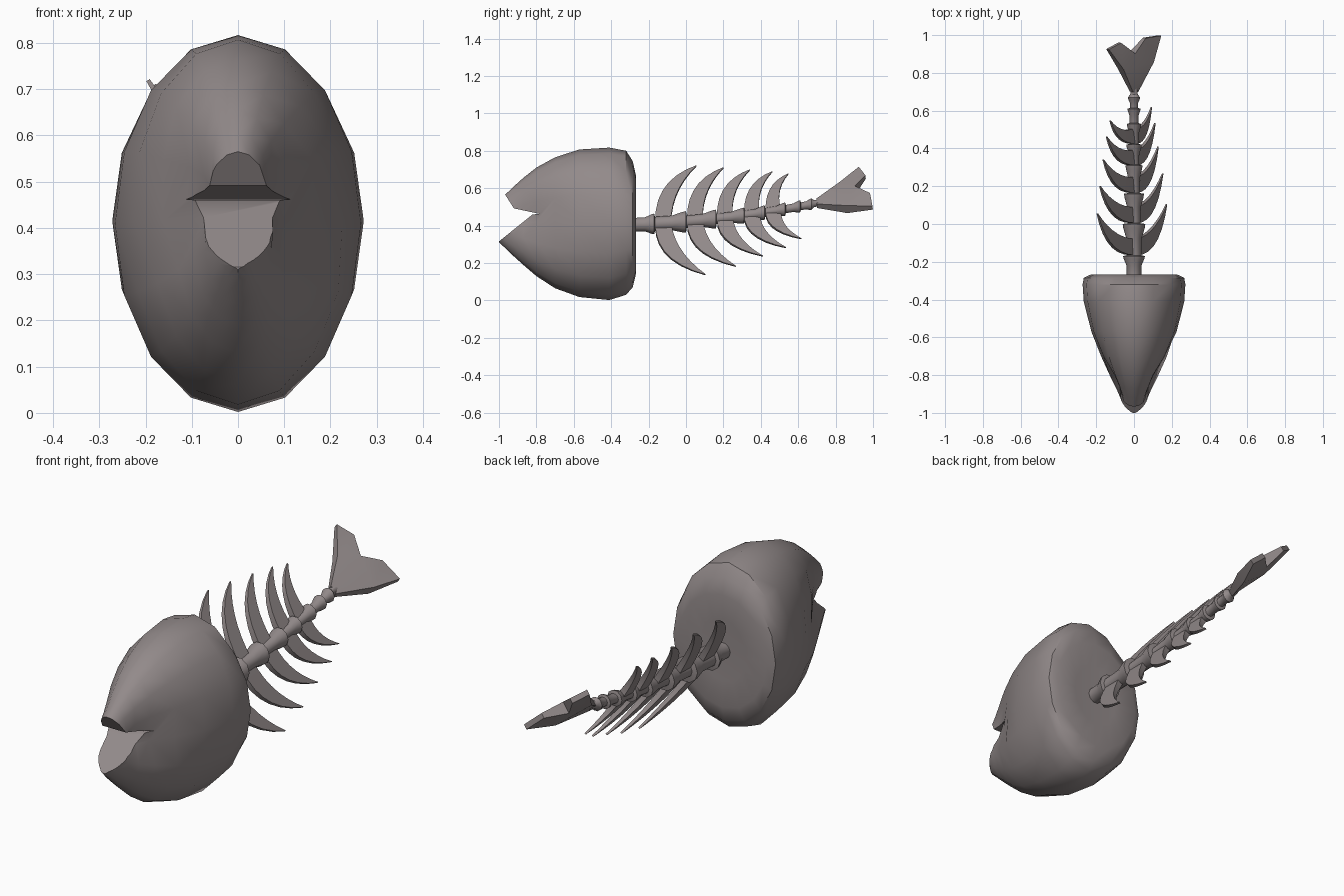
import bpy, bmesh, math
from mathutils import Vector

if "Cube" in bpy.data.objects:
    bpy.data.objects.remove(bpy.data.objects["Cube"])

bone = bpy.data.materials.new("grey_bone")
bone.diffuse_color = (0.29, 0.255, 0.255, 1)
bone.use_nodes = True
bone.node_tree.nodes["Principled BSDF"].inputs["Base Color"].default_value = bone.diffuse_color


def make(name, verts, faces):
    me = bpy.data.meshes.new(name)
    me.from_pydata([tuple(v) for v in verts], [], faces)
    bm = bmesh.new()
    bm.from_mesh(me)
    bmesh.ops.recalc_face_normals(bm, faces=bm.faces)
    bm.to_mesh(me)
    bm.free()
    me.materials.append(bone)
    ob = bpy.data.objects.new(name, me)
    bpy.context.collection.objects.link(ob)
    return ob


def loft(name, rings):
    """Skin equal-sized rings of points and cap both ends."""
    n = len(rings[0])
    verts = [v for r in rings for v in r]
    faces = [tuple(range(n)), tuple(range((len(rings) - 1) * n, len(rings) * n))]
    for i in range(len(rings) - 1):
        for j in range(n):
            k = (j + 1) % n
            faces.append((i * n + j, i * n + k, (i + 1) * n + k, (i + 1) * n + j))
    return make(name, verts, faces)


def select(ob):
    bpy.ops.object.select_all(action='DESELECT')
    ob.select_set(True)
    bpy.context.view_layer.objects.active = ob


def smooth(ob, angle=38):
    select(ob)
    bpy.ops.object.shade_smooth_by_angle(angle=math.radians(angle))


def spine_z(y):
    return 0.42 + 0.08 * y + 0.09 * y * y


# head: oval sections (y, bottom, top, half width, pinch beside the mouth)
sections = [
    (-1.0, .31, .53, .03, 1), (-.97, .283, .562, .058, 1),
    (-.92, .235, .61, .085, .75), (-.87, .19, .655, .11, .62),
    (-.80, .13, .71, .145, .62), (-.70, .065, .765, .19, .82),
    (-.57, .018, .807, .235, .95), (-.41, .002, .817, .266, 1),
    (-.32, .03, .80, .272, 1), (-.285, .07, .745, .266, 1),
    (-.268, .14, .67, .23, 1), (-.274, .26, .55, .12, 1)]
rings = []
for y, lo, hi, w, p in sections:
    ring = []
    for k in range(16):
        a = math.tau * k / 16
        z = (lo + hi) / 2 + (hi - lo) / 2 * math.cos(a)
        pinch = 1 - (1 - p) * math.exp(-((z - .46) / .1) ** 2)
        ring.append((w * math.sin(a) * pinch, y, z))
    rings.append(ring)
head = loft("head", rings)

# mouth: wedge cut from the front of the head
wedge = [(-1.1, .235), (-.82, .46), (-.78, .462), (-.92, .492), (-.97, .57), (-1.1, .78)]
cutter = loft("mouth_cutter", [[(x, y, z) for y, z in wedge] for x in (-.4, .4)])
cutter.hide_render = True
mod = head.modifiers.new("mouth", 'BOOLEAN')
mod.operation = 'DIFFERENCE'
mod.solver = 'EXACT'
mod.object = cutter
select(head)
bpy.ops.object.modifier_apply(modifier=mod.name)
bpy.data.objects.remove(cutter)
smooth(head)

# spine: flared vertebrae (end y, flare radius)
profile = []
start = -.28
for y, r in [(-.17, .058), (0, .06), (.16, .053), (.31, .045), (.42, .041),
             (.53, .038), (.61, .035), (.67, .033)]:
    d = y - start
    profile += [(start + .004, r * .66), (start + d * .55, r * .68),
                (y - d * .12, r * .95), (y, r)]
    start = y
profile += [(.685, .02), (.72, .018)]
spine = loft("spine", [[(r * math.cos(math.tau * k / 10), y,
                         spine_z(y) + r * math.sin(math.tau * k / 10)) for k in range(10)]
                       for y, r in profile])
smooth(spine)


# ribs: tapered crescents lying in one tilted plane
def bez(a, b, c, t):
    return [(1 - t) ** 2 * a[i] + 2 * t * (1 - t) * b[i] + t * t * c[i] for i in (0, 1)]


normal = Vector((.85, 0, .53))


def rib(name, base, tip_y, tip_z):
    z0 = spine_z(base + .03)
    span, height = tip_y - base, tip_z - z0
    slices = []
    for i in range(8):
        t = min(i / 7, .985)
        outer = bez((0, 0), (-.02, .74), (1, 1), t)
        inner = bez((.085 / span, 0), (.38, .58), (1, 1), t)
        pts = []
        for f, g in (outer, inner):
            h = g * height
            pts.append(Vector((-.63 * h, base + f * span, z0 + h)))
        n = normal * (.016 * (1 - .75 * t))
        slices.append([pts[0] - n, pts[0] + n, pts[1] + n, pts[1] - n])
    smooth(loft(name, slices))


for i, (base, uy, uz, ly, lz) in enumerate([
        (-.165, .06, .722, .11, .135), (.005, .205, .712, .272, .18),
        (.165, .345, .70, .415, .235), (.31, .465, .69, .54, .28),
        (.425, .55, .678, .622, .328)]):
    rib(f"upper_rib_{i + 1}", base, uy, uz)
    rib(f"lower_rib_{i + 1}", base, ly, lz)

# tail fin: forked outline given thickness (x, y, z, half thickness)
outline = [(-.014, .70, .535, .014), (-.07, .82, .61, .026), (-.14, .925, .705, .012),
           (-.075, .96, .66, .012), (-.01, .905, .59, .028), (.055, .985, .565, .012),
           (.137, .998, .495, .012), (.09, .86, .487, .026), (.014, .70, .505, .014)]
thick = Vector((.6, -.1, .78))
sides = [[Vector(p[:3]) + thick * p[3] * s for p in outline] for s in (-1, 1)]
tail = loft("tail_fin", sides)
bm = bmesh.new()
bm.from_mesh(tail.data)
bmesh.ops.triangulate(bm, faces=[f for f in bm.faces if len(f.verts) > 4])
bm.to_mesh(tail.data)
bm.free()
smooth(tail, 25)
